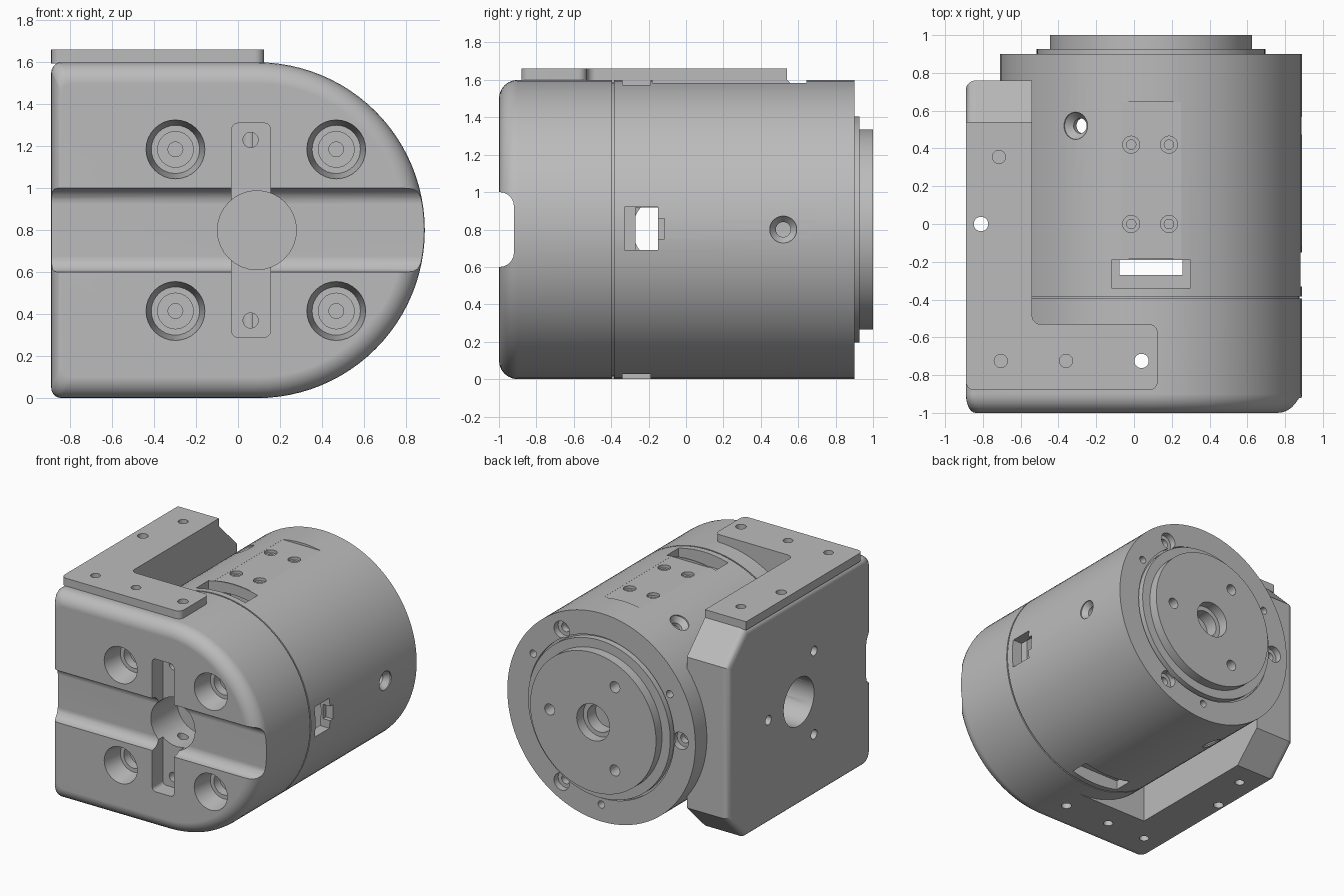
import bpy, bmesh
from math import sin, cos, pi, radians
from mathutils import Vector

default = bpy.data.objects.get("Cube")
if default:
    bpy.data.objects.remove(default, do_unlink=True)

grey = bpy.data.materials.new("machined grey")
grey.use_nodes = True
grey.diffuse_color = (0.5, 0.5, 0.5, 1)
grey.node_tree.nodes["Principled BSDF"].inputs["Base Color"].default_value = (0.5, 0.5, 0.5, 1)

CX, CZ, R = 0.09, 0.8, 0.8      # drum axis and radius
FRONT, SHOULDER = -1.0, -0.53
LEFT, INNER = -0.89, -0.54      # side wall faces
X, Y, Z = Vector((1, 0, 0)), Vector((0, 1, 0)), Vector((0, 0, 1))


def finish(bm, name):
    bmesh.ops.recalc_face_normals(bm, faces=bm.faces)
    mesh = bpy.data.meshes.new(name)
    bm.to_mesh(mesh)
    bm.free()
    mesh.materials.append(grey)
    ob = bpy.data.objects.new(name, mesh)
    bpy.context.collection.objects.link(ob)
    return ob


def loft(bm, rings):
    """Skin a list of equal rings of points and cap both ends."""
    rows = [[bm.verts.new(p) for p in ring] for ring in rings]
    n = len(rows[0])
    for a, b in zip(rows, rows[1:]):
        for i in range(n):
            j = (i + 1) % n
            bm.faces.new((a[i], a[j], b[j], b[i]))
    bm.faces.new(rows[0])
    bm.faces.new(rows[-1])


def lathe(name, profile, origin=(0, 0, 0), axis=Y, n=32):
    """Turn (radius, height) points about an axis."""
    q = axis.to_track_quat('Z', 'Y')
    bm = bmesh.new()
    loft(bm, [[Vector(origin) + q @ Vector((r * cos(2 * pi * i / n), r * sin(2 * pi * i / n), h))
               for i in range(n)] for r, h in profile])
    return finish(bm, name)


def hole(r, a, b, origin, axis):
    return lathe("cutter", [(r, a), (r, b)], origin, axis)


def prism(name, pts, move, bevel=0, pick=None, seg=5):
    """Extrude a polygon by a vector, rounding the edges chosen by pick."""
    bm = bmesh.new()
    loft(bm, [[Vector(p) for p in pts], [Vector(p) + Vector(move) for p in pts]])
    if bevel:
        edges = [e for e in bm.edges if pick(*[v.co for v in e.verts])]
        bmesh.ops.bevel(bm, geom=edges, offset=bevel, segments=seg, profile=0.5, affect='EDGES')
    return finish(bm, name)


def box(x, y, z, bevel=0, pick=None):
    pts = [(x[0], y[0], z[0]), (x[1], y[0], z[0]), (x[1], y[1], z[0]), (x[0], y[1], z[0])]
    return prism("cutter", pts, (0, 0, z[1] - z[0]), bevel, pick)


def carve(ob, cutters):
    for c in cutters:
        c.hide_render = True
        m = ob.modifiers.new("cut", 'BOOLEAN')
        m.operation, m.solver, m.object = 'DIFFERENCE', 'EXACT', c
    deps = bpy.context.evaluated_depsgraph_get()
    mesh = bpy.data.meshes.new_from_object(ob.evaluated_get(deps))
    ob.modifiers.clear()
    ob.data = mesh


# Front housing: D-shaped outline with a rounded front rim
def d_ring(inset, y):
    r, left, c = R - inset, LEFT + inset / 2, 0.05
    pts = [(CX + r * cos(t), CZ + r * sin(t)) for t in [radians(-90 + 180 * i / 48) for i in range(49)]]
    for s, start in ((1, 90), (-1, 180)):
        for i in range(6):
            t = radians(start + 18 * i)
            pts.append((left + c + c * cos(t), CZ + s * (r - c) + c * sin(t)))
    return [Vector((x, y, z)) for x, z in pts]


bm = bmesh.new()
rim = 0.1
turns = [radians(15 * i) for i in range(7)]
loft(bm, [d_ring(rim * (1 - sin(t)), FRONT + rim * (1 - cos(t))) for t in turns] + [d_ring(0, SHOULDER)])
front_housing = finish(bm, "front_housing")

# Side wall: chamfered rear corners, rounded outer rim
ch, back = 0.22, 0.76
outline = [(SHOULDER, 0), (back - ch, 0), (back, ch), (back, 1.6 - ch), (back - ch, 1.6), (SHOULDER, 1.6)]
side_wall = prism("side_wall", [(LEFT, y, z) for y, z in outline], (INNER - LEFT, 0, 0), 0.05,
                  lambda a, b: max(a.x, b.x) < LEFT + 0.01 and max(a.y, b.y) > SHOULDER + 0.01)

# Drum with parting groove and stepped rear flange
drum = lathe("drum", [(R, SHOULDER), (R, -0.395), (0.785, -0.395), (0.785, -0.385), (R, -0.385),
                      (R, 0.9), (0.62, 0.9), (0.62, 0.88), (0.605, 0.88), (0.605, 0.927),
                      (0.535, 0.927), (0.535, 1.0)], (CX, 0, CZ), Y, 96)

# L-shaped mounting plate on top
ell = [(LEFT, -0.88), (0.125, -0.88), (0.125, SHOULDER), (INNER, SHOULDER), (INNER, 0.54), (LEFT, 0.54)]
top_plate = prism("top_plate", [(x, y, 1.595) for x, y in ell], (0, 0, 0.065), 0.045,
                  lambda a, b: abs(a.z - b.z) > 0.01 and max(a.y, b.y) < 0.5)

# Mounting holes, top and bottom
mount_cuts = []
for x, y in ((-0.715, 0.355), (-0.705, -0.725), (-0.36, -0.725)):
    mount_cuts += [hole(0.035, 1.45, 1.8, (x, y, 0), Z), hole(0.035, -0.1, 0.15, (x, y, 0), Z)]
for x, y in ((-0.81, 0), (0.04, -0.725)):
    mount_cuts.append(hole(0.038, -0.1, 1.8, (x, y, 0), Z))

# Front face: cross groove, keyway, bore and counterbored screws
front_cuts = [
    box((-1.2, 1.2), (-1.2, -0.92), (0.6, 1.0), 0.075,
        lambda a, b: min(a.y, b.y) > -0.95 and abs(a.x - b.x) > 1),
    box((-0.03, 0.155), (-1.2, -0.87), (0.29, 1.31), 0.03,
        lambda a, b: abs(a.y - b.y) > 0.1),
    hole(0.188, -1.2, -0.6, (CX, 0, CZ), Y)]
for s in (-1, 1):
    front_cuts.append(hole(0.036, -0.95, -0.75, (0.06, 0, CZ + s * 0.43), Y))
    for x in (-0.298, 0.468):
        front_cuts.append(lathe("cutter", [(0.145, -1.03), (0.115, -0.84), (0.085, -0.84), (0.085, -0.77),
                                           (0.035, -0.77), (0.035, -0.7)], (x, 0, CZ + s * 0.385), Y))

# Hollow inside and side wall bore with its bolt circle
cavity = lathe("cutter", [(0.72, -0.27), (0.72, 0.78)], (CX, 0, CZ), Y, 96)
wall_cuts = [hole(0.185, -1.1, -0.6, (0, -0.1, CZ), X)]
for k in range(3):
    t = 2 * pi * k / 3
    wall_cuts.append(hole(0.036, -1.1, -0.75, (0, -0.1 + 0.37 * cos(t), CZ + 0.37 * sin(t)), X))

# Drum: cable slots, flat panel and side connector pocket
slot_x, slot_y = (-0.12, 0.3), (-0.34, -0.19)
drum_cuts = [
    box(slot_x, slot_y, (1.5, 1.75)), box(slot_x, slot_y, (-0.15, 0.1)),
    box((-0.07, 0.25), (-0.18, 0.645), (1.583, 1.75)),
    box((0.8, 1.0), (-0.33, -0.15), (0.69, 0.92)),
    box((0.83, 1.0), (-0.16, -0.115), (0.75, 0.86))]
for x in (-0.015, 0.185):
    for y in (0, 0.42):
        drum_cuts.append(lathe("cutter", [(0.025, 1.54), (0.025, 1.56), (0.045, 1.56), (0.045, 1.7)], (x, y, 0), Z))

# Drum: radial screws, rear rim screws and flange bolt circle
for k in range(3):
    t = 2 * pi * k / 3
    out = Vector((cos(t), 0, sin(t)))
    mid = Vector((CX, 0, CZ))
    drum_cuts.append(lathe("cutter", [(0.04, -0.15), (0.04, -0.05), (0.072, -0.01), (0.072, 0.1)],
                           mid + out * R + Y * 0.52, out))
    big = mid + 0.675 * Vector((cos(t + pi), 0, sin(t + pi)))
    small = mid + 0.67 * Vector((cos(t + pi / 6), 0, sin(t + pi / 6)))
    drum_cuts += [
        lathe("cutter", [(0.035, 0.8), (0.035, 0.85), (0.065, 0.85), (0.065, 1.1)], big, Y),
        hole(0.028, 0.83, 1.1, small, Y),
        hole(0.042, 0.88, 1.1, mid + out * 0.37, Y)]
drum_cuts.append(lathe("cutter", [(0.105, 0.82), (0.105, 0.92), (0.14, 0.92), (0.14, 1.1)], (CX, 0, CZ), Y))

carve(front_housing, front_cuts + mount_cuts)
carve(side_wall, [cavity] + wall_cuts + mount_cuts)
carve(drum, [cavity] + drum_cuts + wall_cuts[:1])
carve(top_plate, mount_cuts)

for c in [cavity] + front_cuts + mount_cuts + wall_cuts + drum_cuts:
    bpy.data.objects.remove(c, do_unlink=True)

# Smooth curved faces, keep edges crisp
bpy.ops.object.select_all(action='DESELECT')
for ob in (front_housing, side_wall, drum, top_plate):
    ob.select_set(True)
    bpy.context.view_layer.objects.active = ob
bpy.ops.object.shade_smooth_by_angle(angle=radians(30))
for ob in (front_housing, side_wall, drum, top_plate):
    w = ob.modifiers.new("normals", 'WEIGHTED_NORMAL')
    w.keep_sharp = True
